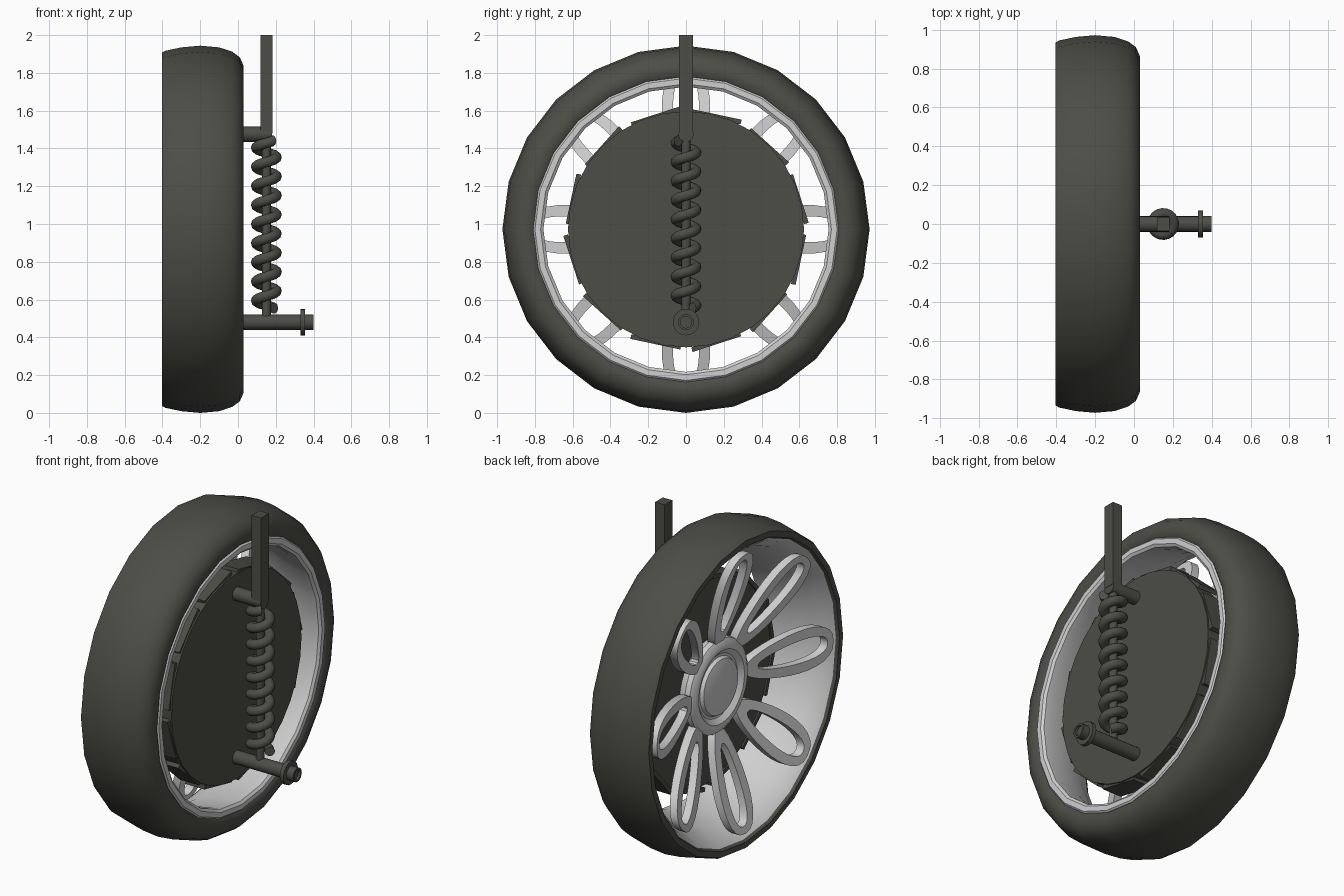
import bpy, bmesh, math
from mathutils import Matrix, Vector

cube = bpy.data.objects.get("Cube")
if cube:
    bpy.data.objects.remove(cube, do_unlink=True)

AXLE_Z = 0.972
STRUT_X = 0.15


def material(name, rgb):
    m = bpy.data.materials.new(name)
    m.use_nodes = True
    m.diffuse_color = (*rgb, 1)
    m.node_tree.nodes["Principled BSDF"].inputs["Base Color"].default_value = (*rgb, 1)
    return m


DARK = material("dark rubber grey", (0.075, 0.075, 0.063))
LIGHT = material("light rim grey", (0.62, 0.62, 0.63))


def finish(name, bm, mat, smooth=35):
    bmesh.ops.recalc_face_normals(bm, faces=bm.faces)
    mesh = bpy.data.meshes.new(name)
    bm.to_mesh(mesh)
    bm.free()
    mesh.materials.append(mat)
    ob = bpy.data.objects.new(name, mesh)
    bpy.context.collection.objects.link(ob)
    if smooth:
        bpy.ops.object.select_all(action="DESELECT")
        ob.select_set(True)
        bpy.context.view_layer.objects.active = ob
        bpy.ops.object.shade_smooth_by_angle(angle=math.radians(smooth))
    return ob


def lathe(name, profile, mat, centre, sides=24, closed=False, smooth=35):
    """Spin an (x, radius) profile around the x axis."""
    bm = bmesh.new()
    verts = [bm.verts.new((x, 0, r)) for x, r in profile]
    edges = [bm.edges.new(p) for p in zip(verts, verts[1:])]
    if closed:
        edges.append(bm.edges.new((verts[-1], verts[0])))
    bmesh.ops.spin(bm, geom=verts + edges, cent=(0, 0, 0), axis=(1, 0, 0),
                   angle=math.tau, steps=sides, use_merge=True)
    bmesh.ops.remove_doubles(bm, verts=bm.verts, dist=0.0005)
    bmesh.ops.translate(bm, verts=bm.verts, vec=centre)
    return finish(name, bm, mat, smooth)


def box(bm, size, matrix):
    bmesh.ops.create_cube(bm, size=1, matrix=matrix @ Matrix.Diagonal((*size, 1)))


axle = (0, 0, AXLE_Z)

# Tyre: crowned tread, sharp outer edge, rounded inner shoulder
lathe("tyre", [(-0.39, 0.89), (-0.403, 0.90), (-0.403, 0.935), (-0.385, 0.945),
               (-0.30, 0.963), (-0.20, 0.972), (-0.10, 0.963), (-0.03, 0.94),
               (0.01, 0.91), (0.03, 0.865), (0.028, 0.82), (0.01, 0.80),
               (-0.1, 0.82)], DARK, axle, closed=True, smooth=45)

# Flared rim barrel with a lip on the inner side
lathe("rim_barrel", [(-0.40, 0.905), (-0.37, 0.87), (-0.28, 0.82), (-0.16, 0.78),
                     (-0.03, 0.755), (0.015, 0.755), (0.027, 0.77), (0.027, 0.80),
                     (0.012, 0.815), (-0.10, 0.825), (-0.38, 0.92)],
      LIGHT, axle, closed=True)

# Wheel hub with a raised ring and domed cap
lathe("hub", [(-0.12, 0), (-0.12, 0.25), (-0.19, 0.285), (-0.22, 0.28), (-0.24, 0.25),
              (-0.24, 0.22), (-0.215, 0.19), (-0.215, 0.175), (-0.235, 0.165),
              (-0.25, 0.11), (-0.256, 0)], LIGHT, axle, sides=32)


# Eight dished petal-shaped loop spokes
def petal(bm, turn, steps=28):
    rot = Matrix.Rotation(turn, 4, "X")
    rings = []
    for mid, half, width, lift in ((0.55, 0.30, 0.15, 0), (0.575, 0.235, 0.08, 0),
                                   (0.575, 0.235, 0.08, 0.05), (0.55, 0.30, 0.15, 0.05)):
        ring = []
        for i in range(steps):
            a = math.tau * i / steps
            s = math.sin(a)
            r = mid + half * math.cos(a)
            w = math.copysign(abs(s) ** 0.8, s) * width * (0.82 + 0.24 * math.cos(a))
            x = -0.22 - 0.18 * (r - 0.25) / 0.6 + lift
            ring.append(bm.verts.new(rot @ Vector((x, w, r))))
        rings.append(ring)
    for a, b in zip(rings, rings[1:] + rings[:1]):
        for i in range(steps):
            j = (i + 1) % steps
            bm.faces.new((a[i], a[j], b[j], b[i]))


bm = bmesh.new()
for k in range(8):
    petal(bm, math.tau * k / 8)
bmesh.ops.translate(bm, verts=bm.verts, vec=axle)
finish("petal_spokes", bm, LIGHT)

# Brake drum behind the spokes
lathe("brake_drum", [(-0.14, 0), (-0.14, 0.615), (-0.01, 0.625), (-0.01, 0)],
      DARK, axle, sides=32)

# Slightly tilted plates around the drum
bm = bmesh.new()
for k in range(12):
    place = (Matrix.Rotation(math.tau * (k + 0.5) / 12, 4, "X")
             @ Matrix.Translation((-0.085, 0, 0.617))
             @ Matrix.Rotation(math.radians(3), 4, "X"))
    box(bm, (0.13, 0.27, 0.025), place)
bmesh.ops.translate(bm, verts=bm.verts, vec=axle)
finish("drum_plates", bm, DARK, smooth=0)

# Lower pivot pin with collar, and upper pin
lathe("lower_pin", [(-0.02, 0), (-0.02, 0.04), (0.33, 0.04), (0.33, 0.07), (0.355, 0.07),
                    (0.355, 0.042), (0.40, 0.042), (0.40, 0.03), (0.385, 0.03),
                    (0.385, 0)], DARK, (0, 0, 0.48), sides=20)
lathe("upper_pin", [(-0.02, 0), (-0.02, 0.04), (0.18, 0.04), (0.18, 0)],
      DARK, (0, 0, 1.475), sides=20)

# Square strut bar
bm = bmesh.new()
box(bm, (0.064, 0.074, 0.52), Matrix.Translation((STRUT_X, 0, 1.74)))
finish("strut_bar", bm, DARK, smooth=0)

# Damper rod inside the spring
bm = bmesh.new()
bmesh.ops.create_cone(bm, cap_ends=True, segments=16, radius1=0.024, radius2=0.024,
                      depth=1.0, matrix=Matrix.Translation((STRUT_X, 0, 0.98)))
finish("damper_rod", bm, DARK)

# Coil spring swept along a helix
bm = bmesh.new()
turns, per_turn, tube_sides = 8.75, 20, 10
count = int(turns * per_turn)
last = None
for i in range(count + 1):
    a = math.radians(40) + math.tau * i / per_turn
    out = Vector((math.cos(a), math.sin(a), 0))
    mid = Vector((STRUT_X, 0, 0.555 + 0.885 * i / count)) + out * 0.053
    ring = []
    for j in range(tube_sides):
        b = math.tau * j / tube_sides
        ring.append(bm.verts.new(mid + 0.029 * (out * math.cos(b) + Vector((0, 0, math.sin(b))))))
    if last:
        for j in range(tube_sides):
            n = (j + 1) % tube_sides
            bm.faces.new((last[j], last[n], ring[n], ring[j]))
    if i in (0, count):
        bm.faces.new(ring)
    last = ring
finish("coil_spring", bm, DARK, smooth=50)
